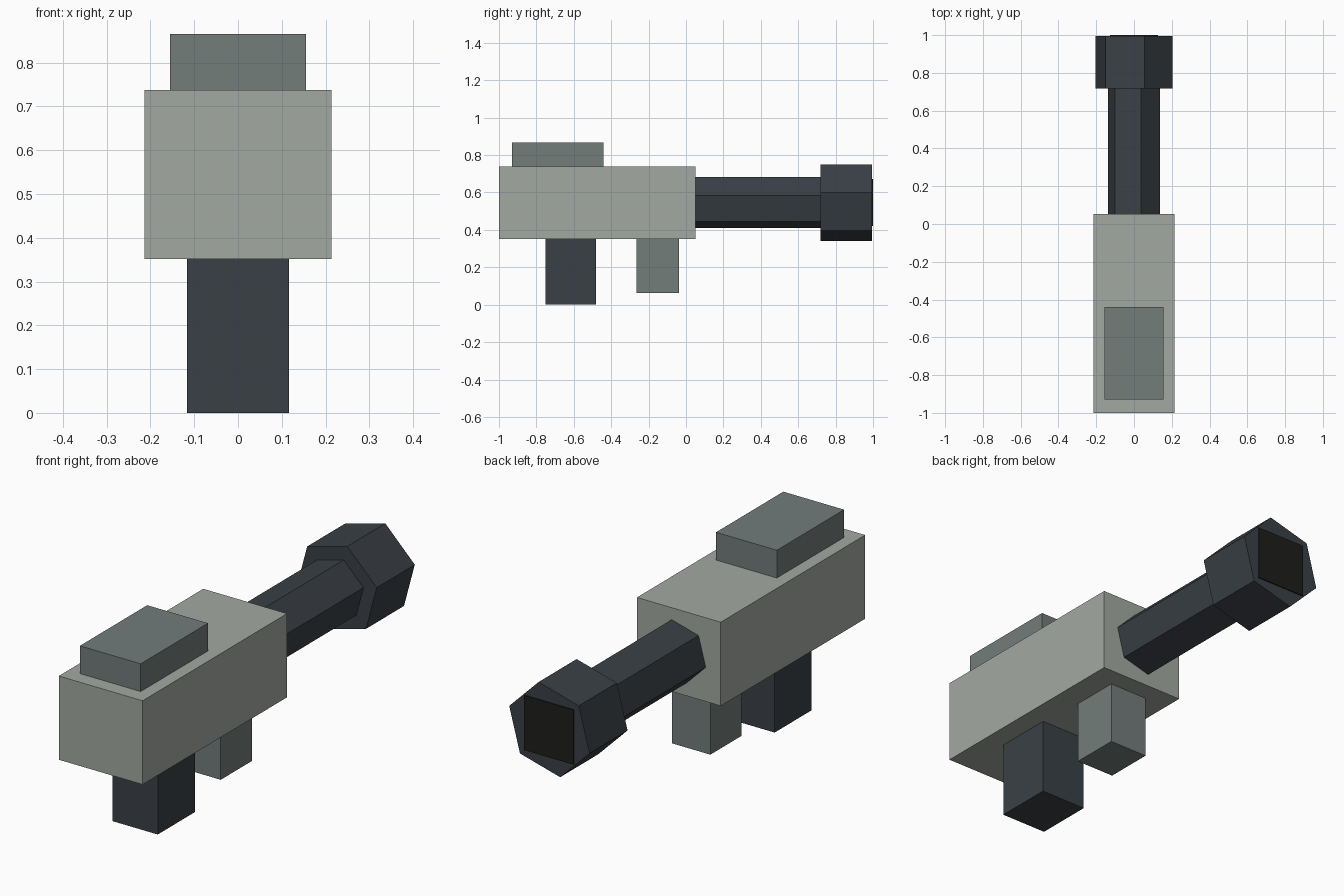
import bpy
import bmesh
import math
from mathutils import Matrix, Vector

cube = bpy.data.objects.get("Cube")
if cube:
    bpy.data.objects.remove(cube, do_unlink=True)


def material(name, hex_code):
    """Flat material from an sRGB hex colour."""
    def linear(c):
        return c / 12.92 if c <= 0.04045 else ((c + 0.055) / 1.055) ** 2.4
    rgb = [linear(b / 255) for b in bytes.fromhex(hex_code)]
    mat = bpy.data.materials.new(name)
    mat.use_nodes = True
    mat.diffuse_color = (*rgb, 1)
    mat.node_tree.nodes["Principled BSDF"].inputs["Base Color"].default_value = (*rgb, 1)
    return mat


def finish(name, bm, mat):
    mesh = bpy.data.meshes.new(name)
    bm.to_mesh(mesh)
    bm.free()
    mesh.materials.append(mat)
    obj = bpy.data.objects.new(name, mesh)
    bpy.context.collection.objects.link(obj)
    return obj


def box(name, width, y, z, mat, x=0):
    """Box centred on x, spanning the given y and z ranges."""
    bm = bmesh.new()
    centre = Vector((x, sum(y) / 2, sum(z) / 2))
    size = (width, y[1] - y[0], z[1] - z[0])
    bmesh.ops.create_cube(bm, size=1, matrix=Matrix.Translation(centre) @ Matrix.Diagonal((*size, 1)))
    return finish(name, bm, mat)


def hex_tube(name, radius, y, mat):
    """Solid hexagonal bar along y, with a corner 15 degrees above +x."""
    bm = bmesh.new()
    angles = [math.radians(15 + 60 * i) for i in range(6)]
    ring = [bm.verts.new((radius * math.cos(a), y[0], AXIS_Z + radius * math.sin(a))) for a in angles]
    face = bm.faces.new(ring)
    end = bmesh.ops.extrude_face_region(bm, geom=[face], use_keep_orig=True)
    moved = [v for v in end["geom"] if isinstance(v, bmesh.types.BMVert)]
    bmesh.ops.translate(bm, verts=moved, vec=(0, y[1] - y[0], 0))
    bmesh.ops.recalc_face_normals(bm, faces=bm.faces)
    return finish(name, bm, mat)


AXIS_Z = 0.546

pale = material("pale grey green", "A3A9A1")
mid = material("slate grey green", "737D7B")
dark = material("dark gunmetal", "3A4046")
black = material("bore black", "1D1D1C")

# Body and the block on top
box("body", 0.427, (-1, 0.052), (0.352, 0.738), pale)
box("top_block", 0.31, (-0.93, -0.44), (0.738, 0.866), mid)

# Handles underneath
box("rear_grip", 0.232, (-0.75, -0.48), (0, 0.352), dark)
box("front_grip", 0.195, (-0.265, -0.038), (0.062, 0.352), mid)

# Barrel, muzzle and bore plate
hex_tube("barrel", 0.142, (0.052, 0.72), dark)
hex_tube("muzzle", 0.212, (0.718, 0.995), dark)
box("bore_plate", 0.252, (0.992, 1), (AXIS_Z - 0.126, AXIS_Z + 0.126), black)
